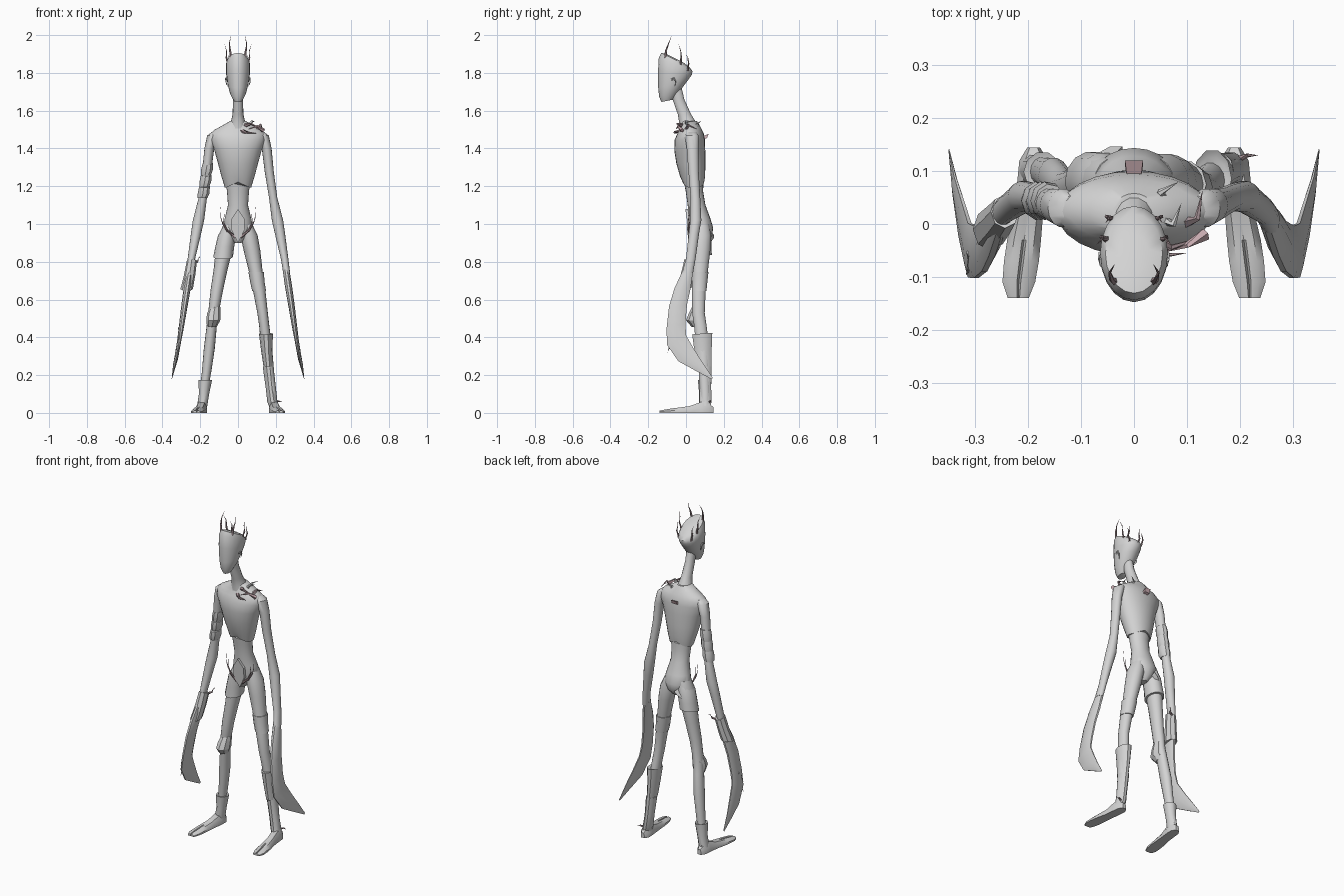
import bpy, bmesh, math
from mathutils import Vector


def material(name, rgb):
    m = bpy.data.materials.new(name)
    m.diffuse_color = (*rgb, 1)
    return m


GREY = material("grey skin", (0.65, 0.65, 0.65))
THORN = material("dusky thorn", (0.40, 0.30, 0.32))
PINK = material("pale pink spike", (0.62, 0.44, 0.47))


def finish(name, bm, mat, angle=40):
    bmesh.ops.recalc_face_normals(bm, faces=bm.faces)
    me = bpy.data.meshes.new(name)
    bm.to_mesh(me)
    bm.free()
    me.materials.append(mat)
    ob = bpy.data.objects.new(name, me)
    bpy.context.collection.objects.link(ob)
    bpy.ops.object.select_all(action='DESELECT')
    ob.select_set(True)
    bpy.context.view_layer.objects.active = ob
    bpy.ops.object.shade_smooth_by_angle(angle=math.radians(angle))
    return ob


def bridge(bm, a, b):
    n = len(a)
    for i in range(n):
        j = (i + 1) % n
        bm.faces.new((a[i], a[j], b[j], b[i]))


def loft(name, rings, s=1, sides=14, mat=GREY, angle=40):
    """Skin level rings (x, y, z, rx, ry, slope of z along y)."""
    bm = bmesh.new()
    prev = None
    for r in rings:
        x, y, z, rx, ry = r[:5]
        k = r[5] if len(r) > 5 else 0
        ring = []
        for i in range(sides):
            a = math.tau * i / sides
            dy = ry * math.sin(a)
            ring.append(bm.verts.new((s * (x + rx * math.cos(a)), y + dy, z + k * dy)))
        if prev:
            bridge(bm, prev, ring)
        else:
            bm.faces.new(ring)
        prev = ring
    bm.faces.new(prev)
    return finish(name, bm, mat, angle)


def twig(name, pts, r, mat=THORN, s=1, sides=5):
    """Tapering thorn along a few points."""
    pts = [Vector((s * p[0], p[1], p[2])) for p in pts]
    bm = bmesh.new()
    prev = None
    for n, p in enumerate(pts[:-1]):
        t = (pts[n + 1] - pts[max(n - 1, 0)]).normalized()
        u = t.orthogonal().normalized()
        v = t.cross(u)
        rr = r * (1 - n / (len(pts) - 1))
        ring = [bm.verts.new(p + rr * (u * math.cos(math.tau * i / sides)
                + v * math.sin(math.tau * i / sides))) for i in range(sides)]
        if prev:
            # line up with the previous ring to avoid twisting
            off = min(range(sides), key=lambda o: (ring[o].co - prev[0].co).length)
            ring = ring[off:] + ring[:off]
            bridge(bm, prev, ring)
        else:
            bm.faces.new(ring)
        prev = ring
    tip = bm.verts.new(pts[-1])
    for i in range(sides):
        bm.faces.new((prev[i], prev[(i + 1) % sides], tip))
    return finish(name, bm, mat)


def plate(name, outline, offset, mat=GREY):
    """Flat polygon thickened along an offset."""
    bm = bmesh.new()
    front = [bm.verts.new(p) for p in outline]
    back = [bm.verts.new(Vector(p) + Vector(offset)) for p in outline]
    bm.faces.new(front)
    bm.faces.new(back)
    bridge(bm, front, back)
    return finish(name, bm, mat, 20)


# Head: slanted crown, long jaw, neck
loft("head", [(0, -.10, 1.652, .022, .030, .2), (0, -.086, 1.69, .042, .056, .3),
              (0, -.069, 1.74, .055, .078, .25), (0, -.058, 1.80, .064, .090, -.1),
              (0, -.055, 1.845, .064, .089, -.4), (0, -.056, 1.868, .054, .075, -.5),
              (0, -.06, 1.879, .028, .04, -.5)], sides=20)
loft("neck", [(0, -.055, 1.74, .026, .028), (0, -.040, 1.66, .026, .032),
              (0, -.008, 1.58, .029, .036), (0, .012, 1.53, .040, .048),
              (0, .02, 1.49, .06, .055)])
for s in (1, -1):
    twig("ear", [(.058, -.078, 1.765), (.063, -.065, 1.772), (.064, -.055, 1.755),
                 (.060, -.056, 1.738), (.052, -.064, 1.725)], .007, GREY, s)
    # crown of thorns
    twig("crown_front_thorn", [(.035, -.11, 1.875), (.042, -.105, 1.92),
                               (.046, -.092, 1.955), (.036, -.075, 2.0)], .008, THORN, s)
    twig("crown_side_thorn", [(.050, -.03, 1.84), (.061, -.025, 1.88),
                              (.060, -.028, 1.915), (.072, -.04, 1.955)], .007, THORN, s)
    twig("crown_back_thorn", [(.042, .01, 1.81), (.052, .014, 1.85),
                              (.048, .01, 1.88), (.055, 0, 1.90)], .006, THORN, s)

# Torso: chest shell with a notched lower edge over the waist
chest = loft("chest", [(0, .04, 1.20, .070, .056), (0, .035, 1.25, .087, .066),
                       (0, .026, 1.32, .106, .077), (0, .020, 1.39, .125, .082),
                       (0, .020, 1.445, .146, .080), (0, .024, 1.478, .146, .070),
                       (0, .024, 1.500, .122, .060), (0, .022, 1.520, .085, .052),
                       (0, .016, 1.545, .042, .042)], sides=24)
for v in chest.data.vertices:
    if v.co.z < 1.21:
        v.co.z += .028 * max(0, 1 - abs(v.co.x) / .06) - .006
loft("waist_and_hips", [(0, .07, .90, .018, .035), (0, .078, .935, .055, .060),
                        (0, .080, .98, .080, .064), (0, .071, 1.03, .070, .058),
                        (0, .056, 1.10, .053, .047), (0, .045, 1.17, .058, .046),
                        (0, .04, 1.23, .066, .052)], sides=20)

# Hip ornaments
plate("loin_plate", [(0, -.004, 1.08), (.033, .004, 1.03), (.036, .006, .97),
                     (0, .014, .90), (-.036, .006, .97), (-.033, .004, 1.03)], (0, .018, 0))
for s in (1, -1):
    twig("hip_thorn", [(.015, .02, .93), (.06, .015, .97), (.076, .015, 1.01),
                       (.072, .01, 1.06)], .008, THORN, s)
    twig("hip_thorn_small", [(.055, .02, .96), (.08, .02, 1.00), (.090, .02, 1.03),
                             (.095, .02, 1.10)], .005, THORN, s)
plate("back_hip_plate", [(-.085, .125, .895), (-.045, .147, .925), (-.022, .147, .945),
                         (-.05, .120, .965), (-.09, .105, .945)], (0, -.02, -.015))

# Arms, each ending in a curved crescent blade
for s in (1, -1):
    side = "left" if s > 0 else "right"
    loft(side + "_arm", [(.118, .028, 1.488, .018, .026), (.134, .03, 1.468, .029, .037),
                         (.152, .035, 1.40, .026, .032), (.165, .04, 1.28, .024, .028),
                         (.186, .05, 1.14, .022, .026), (.209, .052, 1.02, .030, .030),
                         (.222, .042, .95, .027, .028), (.246, .026, .82, .020, .026),
                         (.258, .008, .74, .018, .030)], s)
    loft(side + "_blade", [(.254, .012, .76, .018, .028), (.269, -.018, .66, .019, .045),
                           (.283, -.042, .57, .017, .050, .1), (.299, -.053, .46, .014, .052, .2),
                           (.311, -.050, .385, .011, .054, .45),
                           (.325, .003, .302, .009, .046, .65),
                           (.339, .070, .243, .006, .022, .9),
                           (.350, .138, .182, .001, .004, .9)], s, 10)

# Right arm wraps, bracer and ragged blade edge
for x, z in ((.164, 1.285), (.172, 1.225), (.181, 1.165)):
    loft("arm_wrap", [(x + .006, .045, z - .028, .027, .031), (x, .044, z, .032, .037, .15),
                      (x - .005, .042, z + .034, .029, .034, .2)], -1, 9)
loft("right_bracer", [(.272, -.01, .655, .033, .040, .2), (.256, .008, .73, .030, .036),
                      (.244, .024, .805, .027, .032, -.3)], -1, 8, angle=25)
twig("bracer_thorn", [(.24, .04, .79), (.215, .055, .80), (.205, .065, .825),
                      (.195, .07, .815)], .008, THORN, -1)
for y, z in ((-.085, .42), (-.085, .36)):
    twig("blade_splinter", [(.308, y + .03, z + .03), (.312, y, z),
                            (.318, y - .012, z - .04)], .010, GREY, -1)

# Legs and feet
for s in (1, -1):
    side = "left" if s > 0 else "right"
    loft(side + "_leg", [(.045, .078, 1.00, .030, .045), (.058, .080, .94, .046, .054),
                         (.074, .080, .86, .044, .050), (.092, .075, .76, .037, .043),
                         (.112, .068, .65, .033, .037), (.130, .066, .53, .028, .034),
                         (.139, .076, .46, .027, .034), (.152, .090, .34, .029, .036),
                         (.166, .097, .22, .025, .029), (.182, .102, .11, .021, .026),
                         (.188, .102, .03, .024, .028)], s)
    # foot runs from heel to toe as rings across y, with a cleft between the toes
    bm = bmesh.new()
    prev = None
    for x, y, w, h, c in ((.190, .145, .012, .03, 1), (.190, .12, .027, .052, 1),
                          (.193, .08, .028, .058, 1), (.200, .02, .028, .036, 1),
                          (.208, -.03, .032, .029, .9), (.213, -.07, .033, .024, .4),
                          (.218, -.11, .031, .018, .3), (.219, -.140, .020, .012, .3)):
        ring = [bm.verts.new((s * (x + w * a), y, h * b)) for a, b in
                ((-1, 0), (-1, .5), (-.6, 1), (-.12, 1), (0, c), (.12, 1), (.6, 1), (1, .5), (1, 0))]
        if prev:
            bridge(bm, prev, ring)
        else:
            bm.faces.new(ring)
        prev = ring
    bm.faces.new(prev)
    finish(side + "_foot", bm, GREY)

# Right leg: short trouser cuff, knee pad, ankle boot
loft("right_trouser", [(.079, .08, .825, .052, .058, .2), (.070, .081, .88, .050, .056),
                       (.058, .080, .94, .048, .056), (.045, .078, .98, .035, .05)], -1)
loft("right_knee_pad", [(.138, .066, .455, .026, .036), (.131, .050, .49, .037, .050),
                        (.128, .056, .525, .036, .042), (.122, .066, .56, .028, .034)], -1, 8, angle=25)
loft("right_boot", [(.190, .100, .035, .027, .032), (.180, .100, .10, .027, .032),
                    (.173, .099, .175, .036, .038), (.173, .099, .172, .026, .030)], -1, 10)

# Left leg: thigh band, shin guard, ankle boot with thorn
loft("left_thigh_band", [(.112, .07, .645, .037, .040), (.103, .072, .69, .038, .043),
                         (.096, .075, .745, .041, .046)], 1, 10)
loft("left_shin_guard", [(.160, .094, .245, .025, .042), (.152, .090, .33, .030, .048),
                         (.148, .086, .42, .037, .056, .08), (.148, .086, .415, .028, .042)], 1, 10)
loft("left_boot", [(.190, .100, .035, .026, .032), (.182, .103, .06, .027, .034),
                   (.172, .103, .13, .025, .032), (.160, .100, .245, .029, .036)], 1, 10)
twig("ankle_thorn", [(.19, .12, .055), (.215, .13, .062), (.235, .13, .058)], .008)

# Thorn cluster on the left shoulder
for mat, a, b, c in ((THORN, (.03, -.01, 1.52), (.07, -.045, 1.53), (.13, -.025, 1.50)),
                     (GREY, (.05, .01, 1.51), (.075, .0, 1.545), (.09, .04, 1.54)),
                     (GREY, (.07, .05, 1.49), (.05, .06, 1.53), (.085, .08, 1.545)),
                     (THORN, (.09, .0, 1.49), (.120, .01, 1.525), (.13, .065, 1.50)),
                     (THORN, (.02, -.03, 1.49), (.05, -.06, 1.485), (.10, -.055, 1.48))):
    twig("shoulder_thorn", [a, b, c], .013, mat)
twig("shoulder_spike", [(.135, -.02, 1.495), (.10, -.04, 1.518), (.05, -.055, 1.50)], .012, PINK)
plate("back_spike", [(-.011, .07, 1.455), (.011, .07, 1.455),
                     (.017, .120, 1.478), (-.017, .120, 1.478)], (0, -.008, -.022), PINK)
